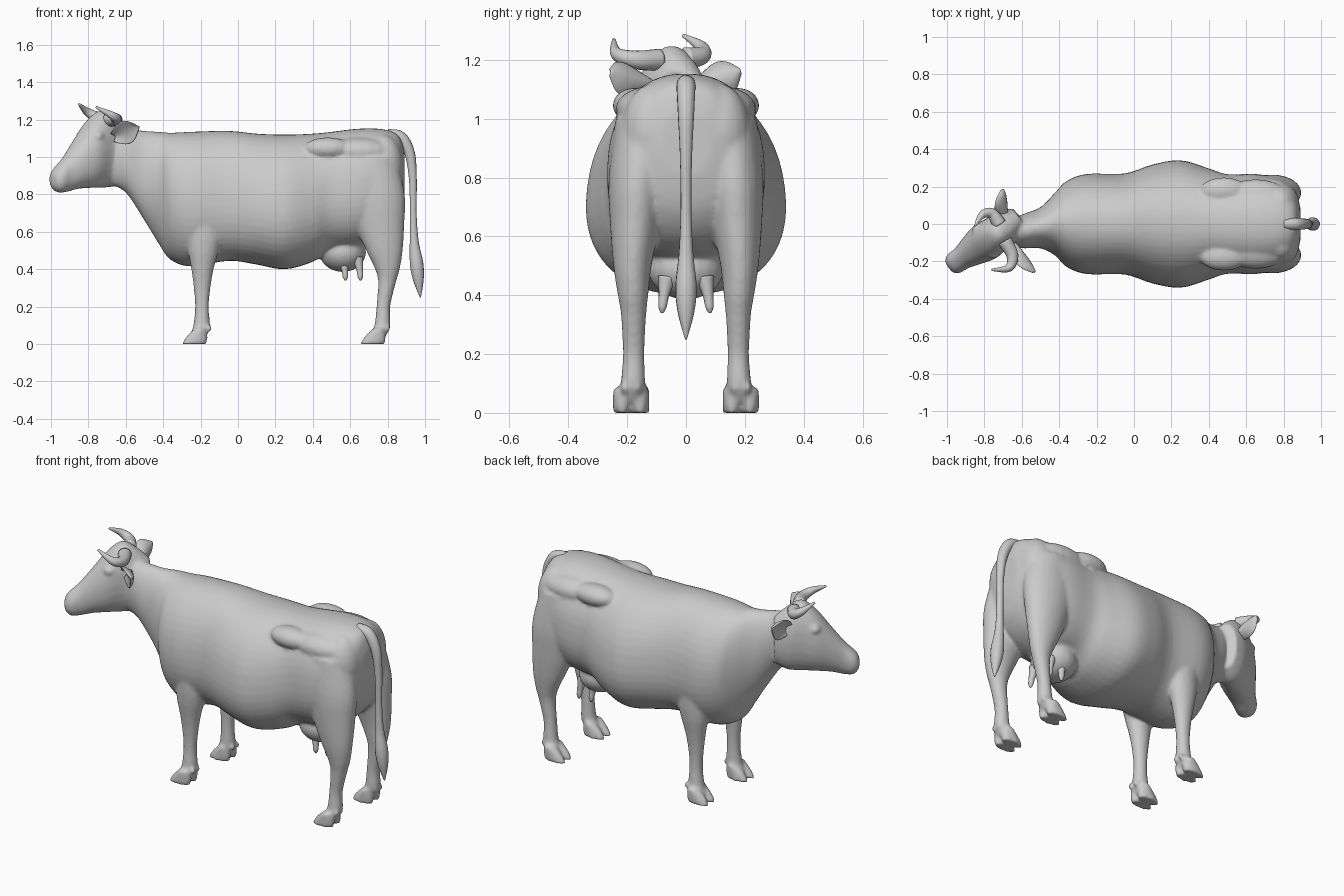
import bpy, bmesh, math
from mathutils import Vector, Matrix

cube = bpy.data.objects.get("Cube")
if cube:
    bpy.data.objects.remove(cube)

X, Y, Z = Vector((1, 0, 0)), Vector((0, 1, 0)), Vector((0, 0, 1))
HIDE = (0.6, 0.6, 0.6, 1)
mat = bpy.data.materials.new("grey hide")
mat.diffuse_color = HIDE
mat.use_nodes = True
mat.node_tree.nodes["Principled BSDF"].inputs["Base Color"].default_value = HIDE


def smooth_rows(rows, steps=4):
    """Catmull-Rom interpolation of station rows."""
    rows = [Vector(r) for r in rows]
    out = []
    for i in range(len(rows) - 1):
        a, b = rows[max(i - 1, 0)], rows[i]
        c, d = rows[i + 1], rows[min(i + 2, len(rows) - 1)]
        for k in range(steps):
            t = k / steps
            out.append((b * 2 + (c - a) * t + (a * 2 - b * 5 + c * 4 - d) * t ** 2
                        + (b * 3 - a - c * 3 + d) * t ** 3) / 2)
    return out + [rows[-1]]


def loft(bm, rings, power=2.0, cup=0.0, sides=24):
    """Skin rings of (centre, u, v), optionally with their own power (squareness)
    and pear (extra width on the low side)."""
    loops = []
    for centre, u, v, *shape in rings:
        p, pear = shape or (power, 0)
        loop = []
        for k in range(sides):
            a = 2 * math.pi * k / sides
            c, s = math.cos(a), math.sin(a)
            c = math.copysign(abs(c) ** (2 / p), c)
            s = math.copysign(abs(s) ** (2 / p), s)
            loop.append(bm.verts.new(centre + u * c * (1 - pear * s) + v * (s + cup * c * c)))
        loops.append(loop)
    for p, q in zip(loops, loops[1:]):
        for k in range(sides):
            j = (k + 1) % sides
            bm.faces.new((p[k], p[j], q[j], q[k]))
    bm.faces.new(loops[0][::-1])
    bm.faces.new(loops[-1])


def ball(bm, centre, size):
    m = Matrix.Translation(centre) @ Matrix.Diagonal((*size, 1))
    bmesh.ops.create_uvsphere(bm, u_segments=20, v_segments=12, radius=1, matrix=m)


def tube(bm, points):
    """Round tube through (x, y, z, radius) points."""
    rows = smooth_rows(points, 6)
    rings = []
    for i, r in enumerate(rows):
        d = (rows[min(i + 1, len(rows) - 1)] - rows[max(i - 1, 0)]).xyz.normalized()
        u = d.cross(Vector((0.3, 1, 0.2))).normalized()
        rings.append((r.xyz, u * r.w, d.cross(u) * r.w))
    loft(bm, rings, sides=14)


def finish(bm, name):
    bmesh.ops.recalc_face_normals(bm, faces=bm.faces)
    mesh = bpy.data.meshes.new(name)
    bm.to_mesh(mesh)
    bm.free()
    mesh.materials.append(mat)
    mesh.shade_smooth()
    ob = bpy.data.objects.new(name, mesh)
    bpy.context.collection.objects.link(ob)
    return ob


body = bmesh.new()

# Torso and neck: x, y centre, bottom, top, half width, power, pear
torso = [(-.68, -.05, .85, 1.17, .06, 2, 0), (-.6, -.04, .81, 1.155, .09, 2, 0),
         (-.5, -.02, .66, 1.14, .11, 2, 0), (-.42, 0, .53, 1.135, .17, 2, 0),
         (-.36, 0, .45, 1.13, .23, 2, 0), (-.25, 0, .415, 1.135, .268, 2.1, .04),
         (-.05, 0, .445, 1.14, .268, 2.2, .1), (.1, 0, .425, 1.125, .315, 2.2, .12),
         (.25, 0, .4, 1.12, .337, 2.2, .12), (.4, 0, .44, 1.125, .295, 2.2, .1),
         (.5, 0, .5, 1.135, .265, 2.3, .06), (.65, 0, .52, 1.152, .267, 2.3, .04),
         (.78, 0, .58, 1.148, .24, 2.3, .04), (.86, 0, .68, 1.115, .175, 2.2, .04),
         (.89, 0, .8, 1.03, .09, 2, 0)]
loft(body, [(Vector((x, y, (b + t) / 2)), Y * w, Z * (t - b) / 2, power, pear)
            for x, y, b, t, w, power, pear in smooth_rows(torso)], sides=48)

# Head, turned to its side: distance, bottom, top, half width
turn = math.radians(35)
ahead = Vector((-math.cos(turn), -math.sin(turn), 0))
across = ahead.cross(Z)
neck_end = Vector((-.66, 0, 0))
head = [(-.06, .88, 1.15, .06), (.01, .842, 1.21, .09), (.09, .836, 1.25, .098),
        (.17, .834, 1.19, .105), (.25, .828, 1.09, .085), (.32, .812, 1.005, .064),
        (.365, .81, .96, .061), (.39, .825, .935, .05), (.405, .85, .905, .028)]
loft(body, [(neck_end + ahead * s + Z * (b + t) / 2, across * w, Z * (t - b) / 2)
            for s, b, t, w in smooth_rows(head)], 2.2)
# Brows
for side in (-1, 1):
    ball(body, neck_end + ahead * .16 + across * side * .072 + Z * 1.11, (.035, .035, .03))

# Legs: z, x, y, half length, half width
foreleg = [(.9, -.21, .17, .1, .07), (.75, -.2, .185, .105, .07), (.6, -.18, .185, .096, .07),
           (.5, -.185, .185, .082, .062), (.4, -.19, .18, .06, .05), (.3, -.192, .178, .045, .039),
           (.2, -.193, .178, .037, .036), (.1, -.195, .18, .044, .042), (.04, -.215, .18, .045, .044)]
hindleg = [(1.0, .7, .14, .15, .1), (.8, .73, .163, .162, .1), (.65, .755, .173, .135, .086),
           (.5, .783, .182, .098, .065), (.4, .799, .18, .066, .052), (.33, .797, .178, .048, .043),
           (.2, .777, .178, .037, .037), (.1, .772, .18, .043, .042), (.04, .745, .185, .045, .044)]
for rows, hoof_x in ((foreleg, -.235), (hindleg, .718)):
    for side in (-1, 1):
        loft(body, [(Vector((x, side * y, z)), X * a, Y * b)
                    for z, x, y, a, b in smooth_rows(rows)])
        # Cloven hoof and dewclaws
        for claw in (-1, 1):
            y = side * .187 + claw * .03
            loft(body, [(Vector((hoof_x + z * .4, y, z)), X * a, Y * .032)
                        for z, a in ((0, .067), (.03, .062), (.06, .047), (.085, .027))], sides=16)
            ball(body, (hoof_x + .08, y - claw * .008, .085), (.018, .014, .018))

# Hip bones, buttocks and udder
for side in (-1, 1):
    ball(body, (.48, side * .175, 1.045), (.13, .075, .06))
    ball(body, (.65, side * .14, 1.03), (.18, .1, .075))
    ball(body, (.78, side * .11, .95), (.105, .11, .17))
ball(body, (.56, 0, .49), (.125, .13, .105))

# Blend the body parts into one skin
skin = finish(body, "body")
remesh = skin.modifiers.new("blend", "REMESH")
remesh.mode = "VOXEL"
remesh.voxel_size = 0.009
remesh.use_smooth_shade = True
relax = skin.modifiers.new("relax", "SMOOTH")
relax.factor = 0.5
relax.iterations = 10

# Teats
bm = bmesh.new()
for x in (.57, .65):
    for side in (-1, 1):
        tube(bm, [(x - .01, side * .065, .46, .03), (x, side * .075, .4, .018),
                  (x + .004, side * .08, .36, .014), (x + .005, side * .081, .34, .005)])
finish(bm, "teats")

# Tail with its tuft
bm = bmesh.new()
tube(bm, [(.8, 0, 1.12, .03), (.87, 0, 1.105, .032), (.918, 0, 1.02, .028), (.935, 0, .88, .021),
          (.937, 0, .7, .018), (.942, 0, .55, .024), (.955, 0, .43, .036),
          (.965, 0, .34, .028), (.975, 0, .25, .003)])
finish(bm, "tail")

# Horns
horns = {"left_horn": [(-.69, -.09, 1.2, .038), (-.65, -.17, 1.2, .032),
                       (-.67, -.235, 1.22, .022), (-.76, -.245, 1.268, .006)],
         "right_horn": [(-.72, 0, 1.205, .038), (-.76, .055, 1.215, .03),
                        (-.81, .05, 1.245, .021), (-.85, -.01, 1.283, .006)]}
for name, path in horns.items():
    bm = bmesh.new()
    tube(bm, path)
    finish(bm, name)

# Cupped ears, tilted forward: fraction along the ear, half height, half thickness
leaf = [(0, .022, .018), (.25, .048, .018), (.55, .064, .016), (.8, .052, .012), (1, .012, .005)]
ears = {"left_ear": ((-.645, -.11, 1.115), (-.53, -.255, 1.16)),
        "right_ear": ((-.69, .04, 1.115), (-.7, .185, 1.165))}
for name, (root, tip) in ears.items():
    root, tip = Vector(root), Vector(tip)
    out = (tip - root).normalized()
    front = out.cross(Z).normalized()
    if front.x > 0:
        front = -front
    opening = (front * .9 - Z * .3).normalized()
    bm = bmesh.new()
    loft(bm, [(root.lerp(tip, t), out.cross(opening) * h, opening * d)
              for t, h, d in smooth_rows(leaf)], cup=2)
    finish(bm, name)
